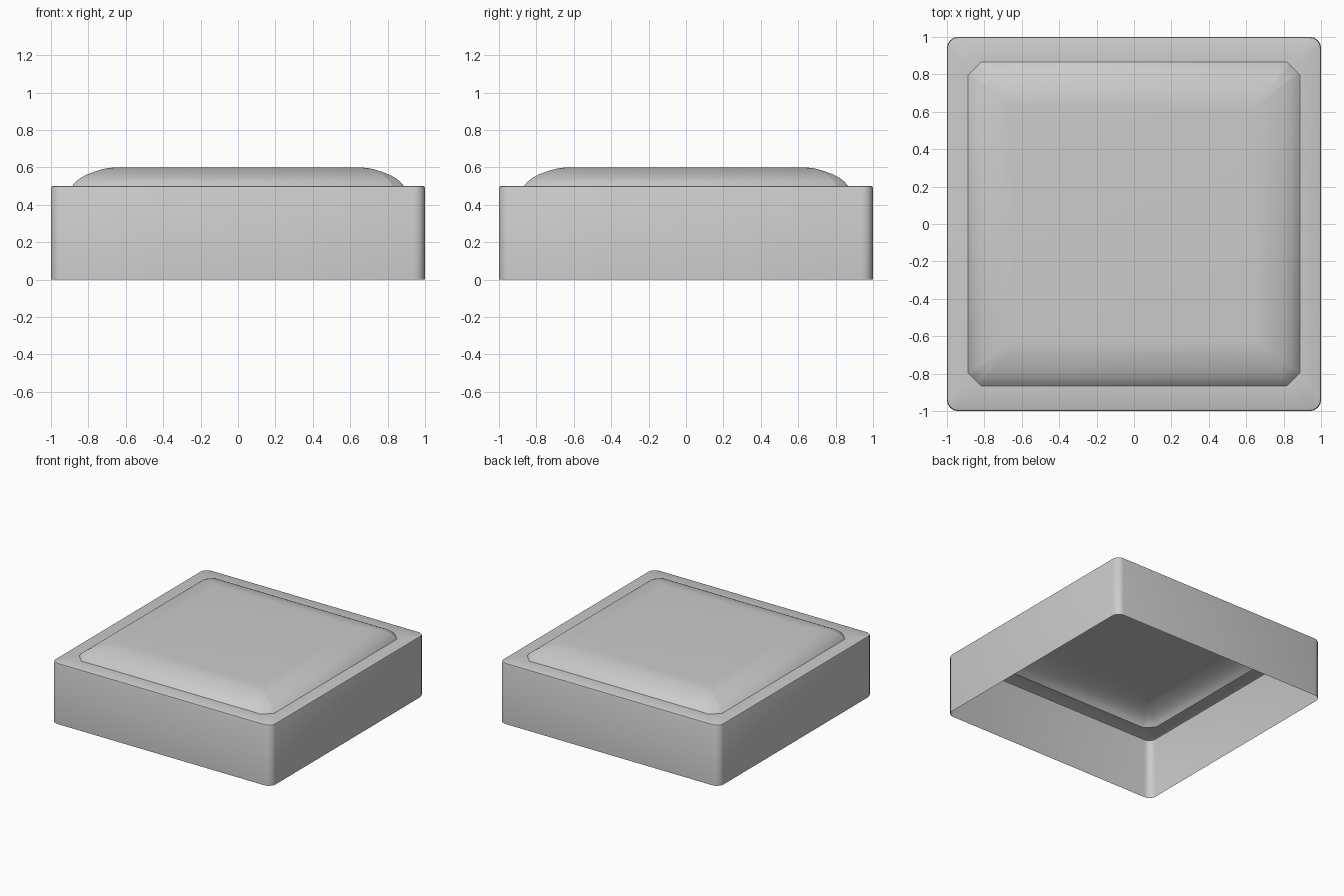
import bpy, bmesh, math

if "Cube" in bpy.data.objects:
    bpy.data.objects.remove(bpy.data.objects["Cube"])

SEG = 4  # segments per corner


def ring(bm, hx, hy, z, r, flat=False):
    """Rounded (or chamfered, if flat) rectangle of vertices at height z."""
    verts = []
    for c, (sx, sy) in enumerate([(1, 1), (-1, 1), (-1, -1), (1, -1)]):
        for i in range(SEG + 1):
            t = i / SEG
            a = (c + t) * math.pi / 2
            dx, dy = math.cos(a), math.sin(a)
            if flat:
                a0, a1 = c * math.pi / 2, (c + 1) * math.pi / 2
                dx = (1 - t) * math.cos(a0) + t * math.cos(a1)
                dy = (1 - t) * math.sin(a0) + t * math.sin(a1)
            verts.append(bm.verts.new((sx * (hx - r) + r * dx, sy * (hy - r) + r * dy, z)))
    return verts


bm = bmesh.new()

# Open-bottomed walls with a small rounded top edge
rings = [ring(bm, 1, 1, 0, 0.06), ring(bm, 1, 1, 0.488, 0.06),
         ring(bm, 0.9965, 0.9965, 0.4965, 0.0565), ring(bm, 0.988, 0.988, 0.5, 0.048)]

# Flat rim, then the domed pad: inset from its base, height, corner chamfer
for inset, z, r in [(0, 0.5, 0.07), (0.02, 0.523, 0.062), (0.045, 0.543, 0.054),
                    (0.08, 0.562, 0.044), (0.12, 0.577, 0.034),
                    (0.165, 0.591, 0.022), (0.20, 0.597, 0.014), (0.24, 0.6, 0.008)]:
    rings.append(ring(bm, 0.887 - inset, 0.867 - inset, z, r, True))

# Skin the rings and close the top
for lo, hi in zip(rings, rings[1:]):
    n = len(lo)
    for i in range(n):
        j = (i + 1) % n
        bm.faces.new((lo[i], lo[j], hi[j], hi[i]))
bm.faces.new(rings[-1])

mesh = bpy.data.meshes.new("padded_tile_shell")
bm.to_mesh(mesh)
bm.free()
tile = bpy.data.objects.new("padded_tile_shell", mesh)
bpy.context.collection.objects.link(tile)
bpy.context.view_layer.objects.active = tile
tile.select_set(True)
bpy.ops.object.shade_smooth_by_angle(angle=math.radians(40))
